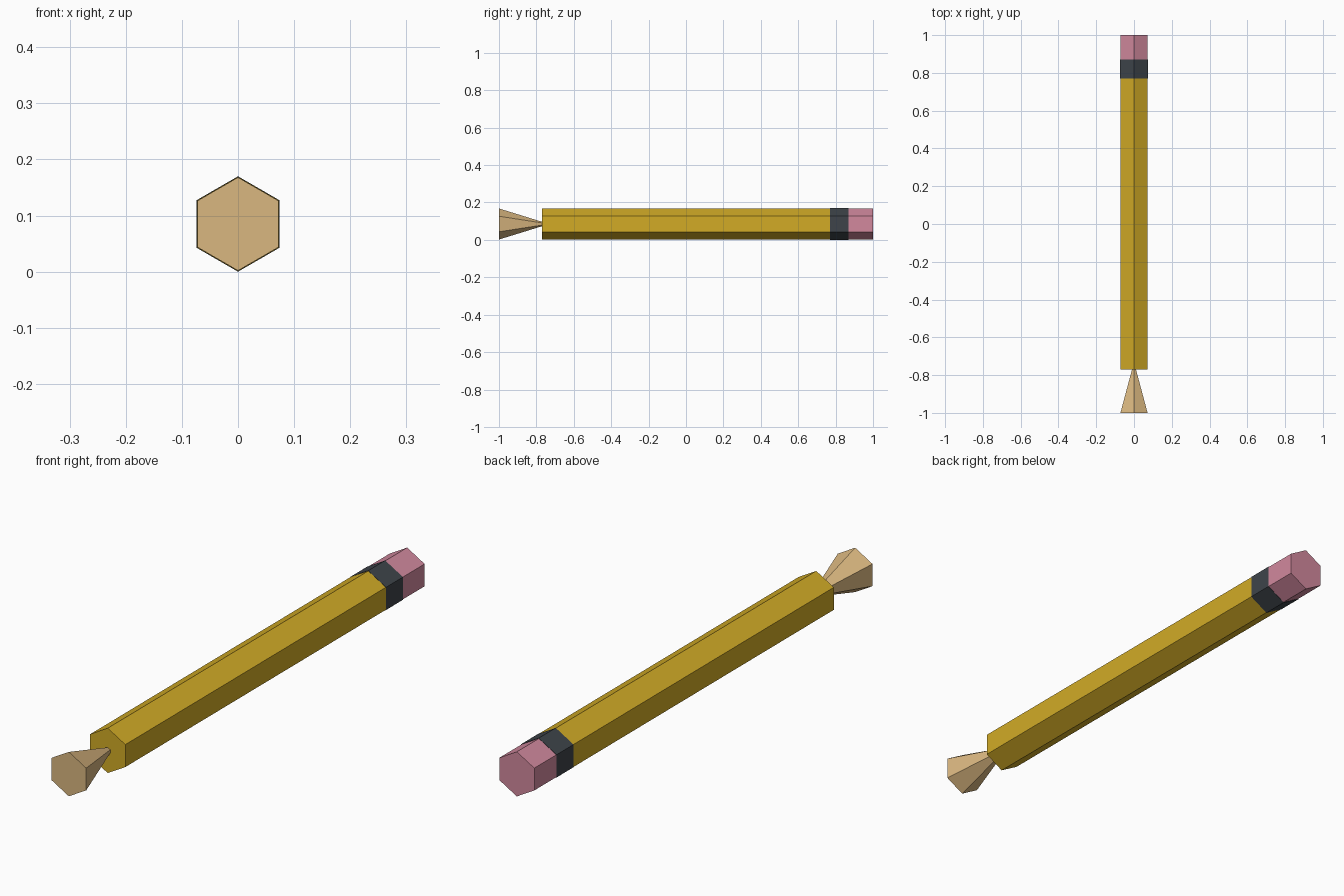
import bpy
import math

cube = bpy.data.objects.get("Cube")
if cube:
    bpy.data.objects.remove(cube, do_unlink=True)

AXIS_HEIGHT = 0.085


def srgb(r, g, b):
    """Turn 0-255 display values into a linear colour."""
    def linear(c):
        c /= 255
        return c / 12.92 if c <= 0.04045 else ((c + 0.055) / 1.055) ** 2.4
    return (linear(r), linear(g), linear(b), 1.0)


def make_material(name, colour):
    mat = bpy.data.materials.new(name)
    mat.use_nodes = True
    mat.diffuse_color = colour
    mat.node_tree.nodes["Principled BSDF"].inputs["Base Color"].default_value = colour
    return mat


def hex_section(name, y_front, y_back, r_front, r_back, mat):
    """Six-sided section along y, with a corner pointing straight up."""
    bpy.ops.mesh.primitive_cone_add(
        vertices=6, radius1=r_back, radius2=r_front, depth=y_back - y_front,
        location=(0, (y_front + y_back) / 2, AXIS_HEIGHT),
        rotation=(math.pi / 2, 0, 0))
    obj = bpy.context.object
    obj.name = name
    bpy.ops.object.transform_apply(location=False, rotation=True, scale=True)
    obj.data.materials.append(mat)
    return obj


yellow = make_material("yellow paint", srgb(210, 171, 38))
wood = make_material("bare wood", srgb(218, 183, 128))
metal = make_material("dark metal", srgb(62, 68, 74))
rubber = make_material("pink rubber", srgb(210, 137, 158))

# Wooden tip, widening towards the front
hex_section("wooden_tip", -1.0, -0.77, 0.083, 0.012, wood)
# Painted shaft
hex_section("shaft", -0.77, 0.77, 0.084, 0.084, yellow)
# Metal band, slightly proud of the shaft
hex_section("metal_band", 0.77, 0.87, 0.085, 0.085, metal)
# Rubber end
hex_section("eraser", 0.87, 1.0, 0.0835, 0.0835, rubber)
